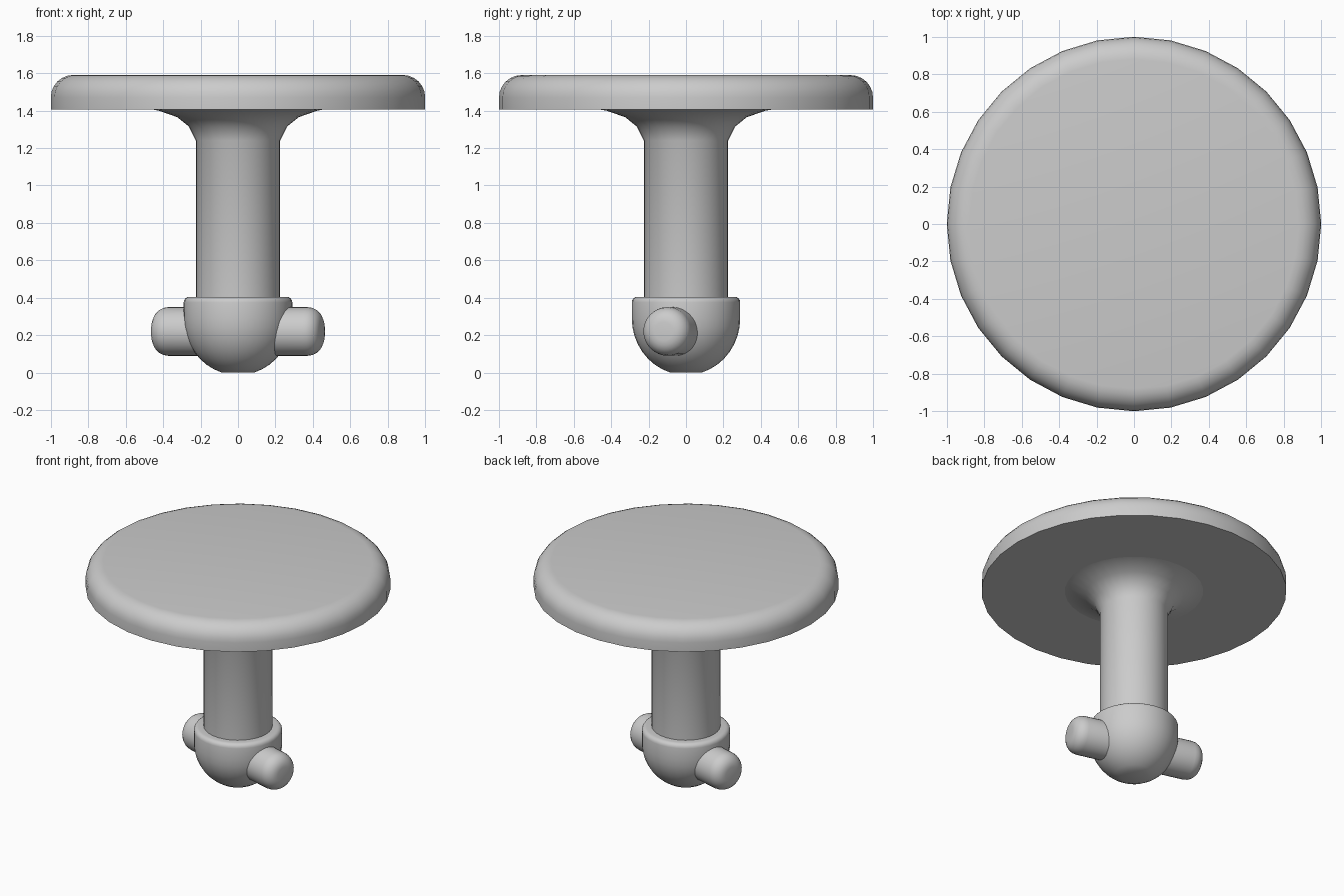
import bpy
import math
from mathutils import Matrix

cube = bpy.data.objects.get("Cube")
if cube:
    bpy.data.objects.remove(cube, do_unlink=True)

SEGMENTS = 32

grey = bpy.data.materials.new("plain grey")
grey.use_nodes = True
colour = (0.6, 0.6, 0.6, 1)
grey.diffuse_color = colour
grey.node_tree.nodes["Principled BSDF"].inputs["Base Color"].default_value = colour


def arc(cr, cz, radius, start, end, steps):
    """Points (radius, height) along a circular arc, angles in degrees."""
    angles = [math.radians(start + (end - start) * i / steps) for i in range(steps + 1)]
    return [(cr + radius * math.cos(a), cz + radius * math.sin(a)) for a in angles]


def lathe(name, profile, matrix=Matrix(), sharp=40):
    """Revolve a bottom-to-top profile around z and cap both ends."""
    verts, faces = [], []
    for r, z in profile:
        for i in range(SEGMENTS):
            a = math.tau * i / SEGMENTS
            verts.append((r * math.cos(a), r * math.sin(a), z))
    for ring in range(len(profile) - 1):
        lo, hi = ring * SEGMENTS, (ring + 1) * SEGMENTS
        for i in range(SEGMENTS):
            j = (i + 1) % SEGMENTS
            faces.append((lo + i, lo + j, hi + j, hi + i))
    faces.append(tuple(reversed(range(SEGMENTS))))
    faces.append(tuple(range(len(verts) - SEGMENTS, len(verts))))
    mesh = bpy.data.meshes.new(name)
    mesh.from_pydata(verts, [], faces)
    mesh.materials.append(grey)
    obj = bpy.data.objects.new(name, mesh)
    obj.matrix_world = matrix
    bpy.context.collection.objects.link(obj)
    bpy.ops.object.select_all(action='DESELECT')
    obj.select_set(True)
    bpy.context.view_layer.objects.active = obj
    bpy.ops.object.shade_smooth_by_angle(angle=math.radians(sharp))
    return obj


# Round top plate with a softened upper rim
lathe("top_plate", [(1, 1.405)] + arc(0.88, 1.47, 0.12, 0, 90, 6))

# Stem flaring out under the plate
lathe("stem", [(0.225, 0.3), (0.225, 1.24), (0.263, 1.315),
               (0.325, 1.365), (0.425, 1.4), (0.46, 1.406)])

# Rounded cup at the foot with a softened lip
lathe("base_cup", arc(0, 0.29, 0.29, -73, 0, 8) + arc(0.26, 0.375, 0.03, 0, 90, 4)
      + [(0.225, 0.405)])
base = bpy.data.objects["base_cup"]
lowest = min(v.co.z for v in base.data.vertices)
for v in base.data.vertices:
    # Settle the flat underside onto the floor
    if v.co.z < 0.29:
        v.co.z = 0.29 * (v.co.z - lowest) / (0.29 - lowest)

# Two opposite pegs, turned slightly off the side axis
for name, turn in (("left_peg", -15), ("right_peg", 165)):
    place = (Matrix.Translation((0, 0, 0.22)) @ Matrix.Rotation(math.radians(turn), 4, 'Z')
             @ Matrix.Rotation(math.radians(90), 4, 'Y'))
    lathe(name, [(0.13, 0.1)] + arc(0.05, 0.385, 0.08, 0, 90, 5), place)
